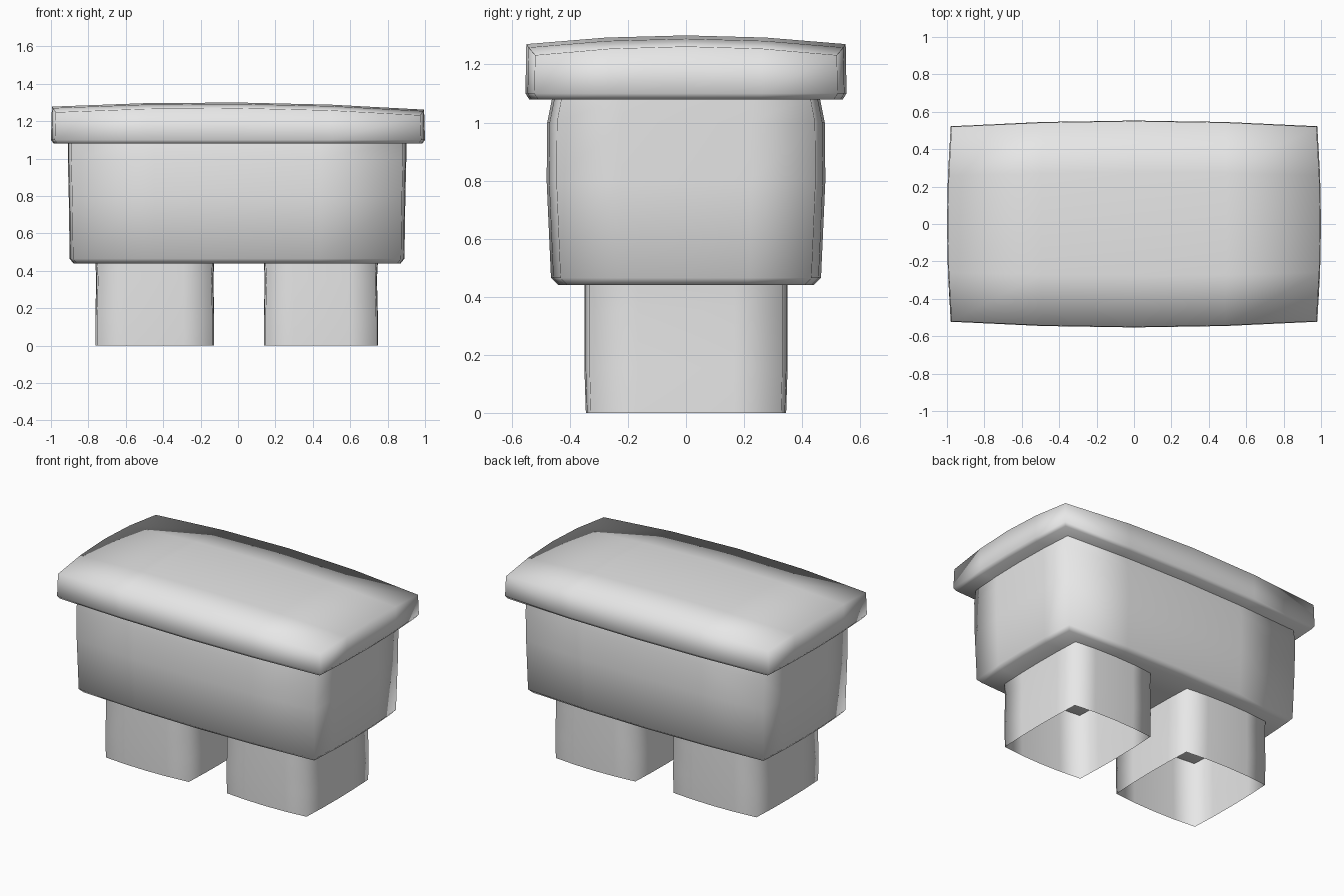
import bpy
import bmesh

cube = bpy.data.objects.get("Cube")
if cube:
    bpy.data.objects.remove(cube, do_unlink=True)

stone = bpy.data.materials.new("grey stone")
stone.use_nodes = True
colour = (0.8, 0.8, 0.8, 1)
stone.diffuse_color = colour
stone.node_tree.nodes["Principled BSDF"].inputs["Base Color"].default_value = colour

STEPS = [-1, -0.5, 0, 0.5, 1]


def block(name, centre, levels, pinch, top=None, bottom_cap=True, top_cap=True):
    """Soft-cornered block lofted through (z, half width, half depth) levels.

    pinch pulls the corners in along x and y; top(u, v) lifts the last level."""
    bm = bmesh.new()
    last, n = len(levels) - 1, len(STEPS)
    grid = {}
    for k, (z, hx, hy) in enumerate(levels):
        for i, u in enumerate(STEPS):
            for j, v in enumerate(STEPS):
                rim = abs(u) == 1 or abs(v) == 1
                if not rim and not (k == 0 and bottom_cap) and not (k == last and top_cap):
                    continue
                x = centre + hx * u * (1 - pinch[0] * v * v)
                y = hy * v * (1 - pinch[1] * u * u)
                lift = top(u, v) if top and k == last else 0
                grid[i, j, k] = bm.verts.new((x, y, z + lift))

    def quad(*keys):
        bm.faces.new([grid[key] for key in keys])

    # Four walls
    for k in range(last):
        for a in range(n - 1):
            for e in (0, n - 1):
                quad((a, e, k), (a + 1, e, k), (a + 1, e, k + 1), (a, e, k + 1))
                quad((e, a, k), (e, a + 1, k), (e, a + 1, k + 1), (e, a, k + 1))
    # End caps
    for k, wanted in ((0, bottom_cap), (last, top_cap)):
        if wanted:
            for i in range(n - 1):
                for j in range(n - 1):
                    quad((i, j, k), (i + 1, j, k), (i + 1, j + 1, k), (i, j + 1, k))
    bmesh.ops.recalc_face_normals(bm, faces=bm.faces)
    for face in bm.faces:
        face.smooth = True
    mesh = bpy.data.meshes.new(name)
    bm.to_mesh(mesh)
    bm.free()
    mesh.materials.append(stone)
    obj = bpy.data.objects.new(name, mesh)
    bpy.context.collection.objects.link(obj)
    return obj


# Overhanging lid with a shallow, slightly tilted dome
block("lid", 0,
      [(1.08, 0.985, 0.54), (1.1, 1, 0.553), (1.265, 0.995, 0.55)],
      (0.02, 0.055),
      top=lambda u, v: 0.035 - 0.03 * u * u - 0.03 * v * v - 0.008 * u)

# Main chest, softly bulged, with a narrow rounded lower edge
block("chest", -0.005,
      [(0.44, 0.875, 0.44), (0.465, 0.895, 0.465), (0.8, 0.9, 0.48),
       (1.0, 0.905, 0.478), (1.09, 0.905, 0.46)],
      (0.02, 0.07), top_cap=False)

# Two hollow feet, open underneath
for side, centre, half in (("right", -0.445, 0.318), ("left", 0.443, 0.305)):
    block(side + "_foot", centre,
          [(0.005, half, 0.345), (0.16, half, 0.35), (0.36, half - 0.005, 0.35),
           (0.45, half, 0.35)],
          (0.03, 0.05), bottom_cap=False, top_cap=False)

# Rest the open feet on the ground
for obj in bpy.context.collection.objects:
    if obj.type == "MESH" and obj.name.endswith("_foot"):
        obj.location.z = -0.005
